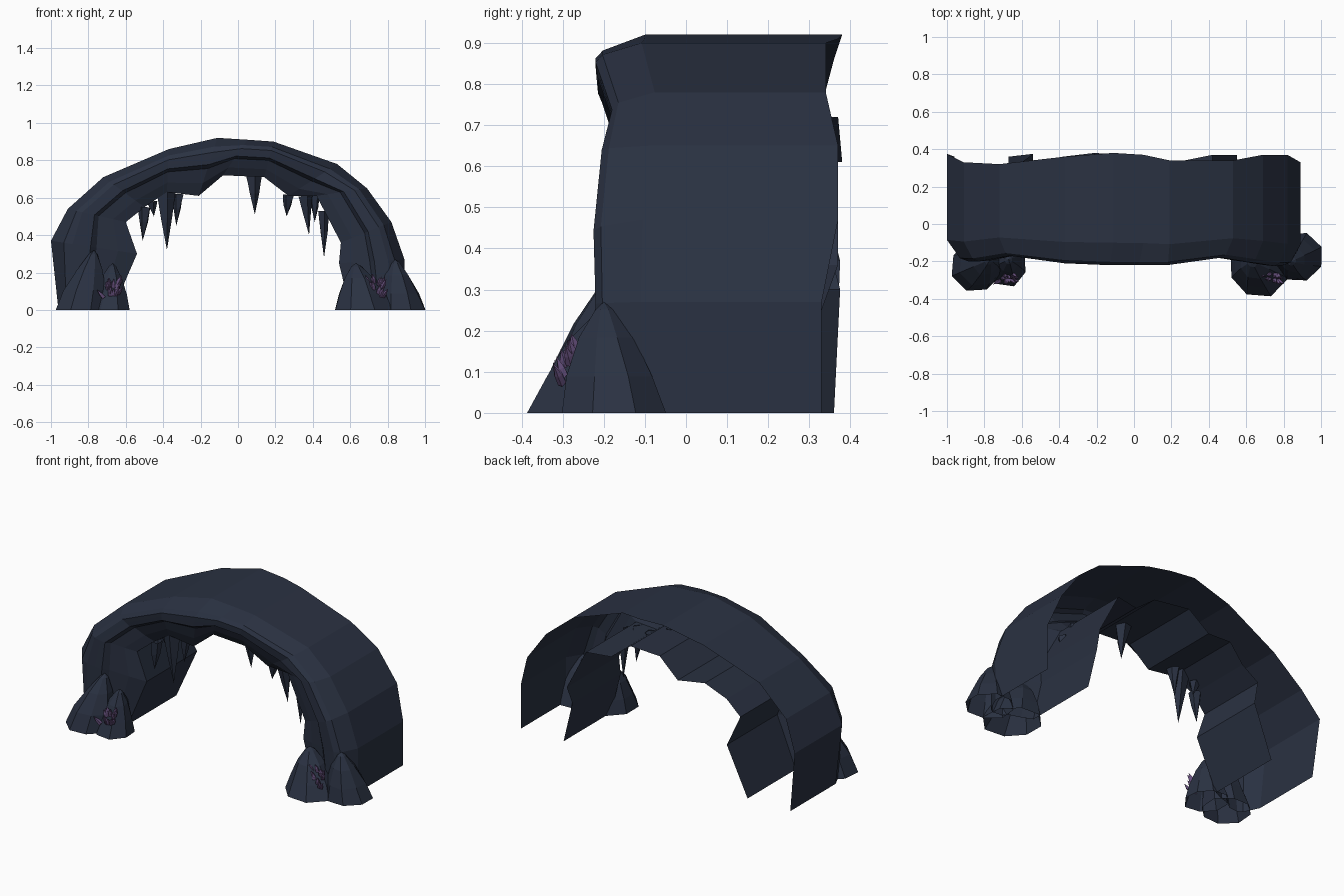
import bpy, bmesh, math, random
from mathutils import Vector

random.seed(4)
cube = bpy.data.objects.get("Cube")
if cube:
    bpy.data.objects.remove(cube)


def material(name, rgb):
    m = bpy.data.materials.new(name)
    m.use_nodes = True
    m.diffuse_color = (*rgb, 1)
    bsdf = next(n for n in m.node_tree.nodes if n.type == 'BSDF_PRINCIPLED')
    bsdf.inputs["Base Color"].default_value = (*rgb, 1)
    bsdf.inputs["Roughness"].default_value = 0.9
    return m


STONE = material("slate stone", (0.023, 0.031, 0.054))
CRYSTAL = material("purple crystal", (0.13, 0.078, 0.2))


def finish(bm, name, mat):
    mesh = bpy.data.meshes.new(name)
    bm.to_mesh(mesh)
    bm.free()
    mesh.materials.append(mat)
    ob = bpy.data.objects.new(name, mesh)
    bpy.context.collection.objects.link(ob)
    return ob


def loft(bm, rings, closed):
    """Skin neighbouring rings of points with quads and return the vertices."""
    rows = [[bm.verts.new(p) for p in ring] for ring in rings]
    for a, b in zip(rows, rows[1:]):
        n = len(a)
        for i in range(n if closed else n - 1):
            j = (i + 1) % n
            bm.faces.new((a[i], a[j], b[j], b[i]))
    return rows


def point(bm, rows, tip):
    """Close the last ring of a loft with a fan to the tip."""
    end, top = bm.verts.new(tip), rows[-1]
    for i in range(len(top)):
        bm.faces.new((top[i], top[(i + 1) % len(top)], end))


def spike(bm, root, tip, radius, sides, belly=0.6):
    """Faceted, slightly bulging spike from root to tip."""
    root, tip = Vector(root), Vector(tip)
    turn = (tip - root).to_track_quat('Z', 'Y')
    rings = []
    for t, r in ((0, radius), (0.45, radius * belly)):
        ring = []
        for k in range(sides):
            a = math.tau * (k + 0.3) / sides
            rad = r * random.uniform(0.85, 1.15)
            ring.append(root.lerp(tip, t) + turn @ Vector((math.cos(a) * rad, math.sin(a) * rad, 0)))
        rings.append(ring)
    point(bm, loft(bm, rings, True), tip)


# Arch shell: outer and inner outlines, with the back and the foot ends open
outer = [(-.96, 0), (-1, .37), (-.91, .54), (-.72, .71), (-.37, .86), (-.11, .92), (.05, .91),
         (.19, .9), (.53, .78), (.69, .65), (.82, .47), (.89, .27), (.89, 0)]
inner = [(-.67, 0), (-.54, .3), (-.6, .47), (-.5, .55), (-.38, .63), (-.21, .61), (-.08, .72),
         (.14, .71), (.27, .61), (.42, .61), (.55, .36), (.54, .25), (.6, 0)]
back = [.36, .375, .33, .32, .36, .38, .37, .34, .34, .37, .37, .33, .33]
front = [-.19, -.2, -.2, -.17, -.21, -.22, -.22, -.22, -.18, -.205, -.225, -.22, -.215]


def arch_ring(blend, depth):
    """Ring between the outlines; depth 0 is the front edge, 1 the back edge."""
    ring = []
    for (ox, oz), (ix, iz), f, b in zip(outer, inner, front, back):
        ring.append((ox + (ix - ox) * blend, f + (b - f) * depth, oz + (iz - oz) * blend))
    return ring


bm = bmesh.new()
loft(bm, [arch_ring(t, d) for t, d in
          ((0, 1), (0, .55), (0, .2), (.15, .03), (.25, 0), (.36, .005), (.46, .01), (.53, .06),
           (.78, .1), (1, .15), (1, .5), (1, 1))], False)
finish(bm, "arch_shell", STONE)


# Boulders at the foot of each leg
def boulder(name, centre, radii, peak, sides=8):
    bm = bmesh.new()
    cx, cy = centre
    px, py, h = peak
    wobble = [random.uniform(0.94, 1.07) for _ in range(sides)]
    rings = []
    for t, s in ((0, 1), (.33, .81), (.68, .5), (.93, .18)):
        ring = []
        for k in range(sides):
            a = math.tau * (k + 0.5) / sides
            r = s * wobble[k] * (1 if t == 0 else random.uniform(0.92, 1.08))
            ring.append((cx + (px - cx) * t + radii[0] * r * math.cos(a),
                         cy + (py - cy) * t + radii[1] * r * math.sin(a), h * t))
        rings.append(ring)
    point(bm, loft(bm, rings, True), peak)
    finish(bm, name, STONE)


boulder("left_inner_boulder", (.665, -.225), (.165, .165), (.63, -.2, .25))
boulder("left_outer_boulder", (.87, -.175), (.135, .13), (.84, -.2, .27))
boulder("right_outer_boulder", (-.84, -.22), (.14, .145), (-.77, -.19, .32))
boulder("right_inner_boulder", (-.69, -.21), (.12, .125), (-.67, -.19, .25))

# Stalactites under the vault: root x, root z, tip x, tip z, depth, radius
stalactites = [(-.5, .55, -.51, .37, -.08, .04), (-.46, .58, -.45, .5, -.04, .03),
               (-.39, .63, -.38, .32, -.08, .05), (-.32, .62, -.33, .45, -.05, .033),
               (.08, .715, .09, .51, 0, .045), (.27, .615, .26, .5, -.04, .035),
               (.36, .61, .38, .4, -.06, .04), (.41, .61, .41, .47, -.02, .03),
               (.455, .53, .46, .28, -.05, .033)]
bm = bmesh.new()
for rx, rz, tx, tz, y, r in stalactites:
    spike(bm, (rx, y, rz), (tx, y, tz), r, 5)
finish(bm, "stalactites", STONE)

# Small crystal clusters leaning against the boulder fronts
for side, x in (("right", -.68), ("left", .74)):
    bm = bmesh.new()
    for _ in range(15):
        dx, dz = random.uniform(-.04, .04), random.uniform(-.04, .04)
        root = Vector((x + dx, -.285 + dz * .5, .105 + dz))
        aim = Vector((dx * 10, -.2, .6 + dz * 4)).normalized()
        spike(bm, root, root + aim * random.uniform(.04, .06), .012, 4, .9)
    finish(bm, side + "_crystals", CRYSTAL)
